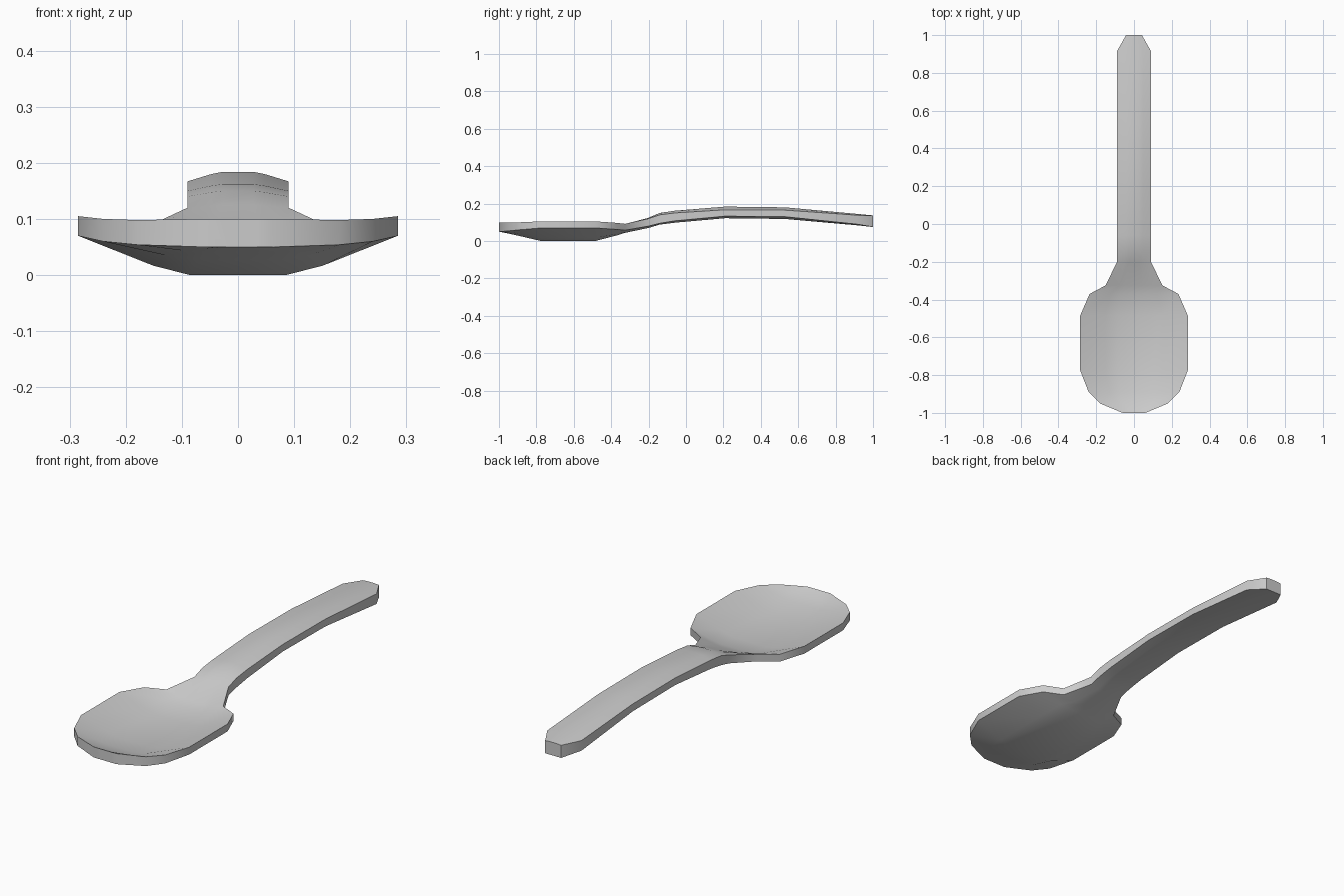
import bpy
import math

default_cube = bpy.data.objects.get("Cube")
if default_cube:
    bpy.data.objects.remove(default_cube, do_unlink=True)


def make_material(name, colour):
    material = bpy.data.materials.new(name)
    material.use_nodes = True
    material.diffuse_color = colour
    material.node_tree.nodes["Principled BSDF"].inputs["Base Color"].default_value = colour
    return material


# Stations along the spoon:
# (y, half width, top at edge, top at middle, underside at edge, underside at middle)
bowl = [
    (-1, .06, .10, .10, .05, .05),
    (-.95, .18, .098, .08, .054, .04),
    (-.89, .24, .10, .068, .06, .027),
    (-.775, .285, .105, .05, .07, 0),
    (-.485, .285, .105, .047, .07, 0),
    (-.37, .235, .097, .062, .062, .03),
    (-.325, .15, .092, .075, .058, .044),
]
handle = [
    (-.2, .09, .12, .125, .08, .07),
    (-.14, .09, .14, .15, .095, .088),
    (-.06, .09, .15, .162, .108, .098),
    (.21, .09, .167, .184, .133, .122),
    (.53, .09, .165, .18, .13, .118),
    (.915, .09, .138, .145, .09, .084),
    (1, .042, .135, .137, .075, .075),
]

# Points across each station: (share of half width, blend from middle to edge height)
half_profile = [(1, 1), (.53, .24), (.3, 0)]
profile = [(-share, blend) for share, blend in half_profile]
profile += [(share, blend) for share, blend in reversed(half_profile)]


def loft_shell(name, stations, material):
    """Loft a closed shell with an upper and a lower skin through the stations."""
    verts, faces = [], []
    for y, half, top_edge, top_mid, low_edge, low_mid in stations:
        for edge, mid in ((top_edge, top_mid), (low_edge, low_mid)):
            for share, blend in profile:
                verts.append((share * half, y, mid + (edge - mid) * blend))

    count = len(profile)
    ring = count * 2
    # Vertex order once around the section: top left to right, underside back
    loop = list(range(count)) + list(range(ring - 1, count - 1, -1))
    for row in range(len(stations) - 1):
        here, there = row * ring, (row + 1) * ring
        for a, b in zip(loop, loop[1:] + loop[:1]):
            faces.append((here + a, here + b, there + b, there + a))
    # End caps
    last = (len(stations) - 1) * ring
    faces.append([index for index in reversed(loop)])
    faces.append([last + index for index in loop])

    mesh = bpy.data.meshes.new(name)
    mesh.from_pydata(verts, [], faces)
    mesh.materials.append(material)
    mesh.update()
    shell = bpy.data.objects.new(name, mesh)
    bpy.context.collection.objects.link(shell)
    return shell


# One continuous spoon, bowl running into handle
metal = make_material("grey metal", (.6, .6, .6, 1))
spoon = loft_shell("spoon", bowl + handle, metal)
bpy.ops.object.select_all(action="DESELECT")
bpy.context.view_layer.objects.active = spoon
spoon.select_set(True)
bpy.ops.object.shade_smooth_by_angle(angle=math.radians(40))
